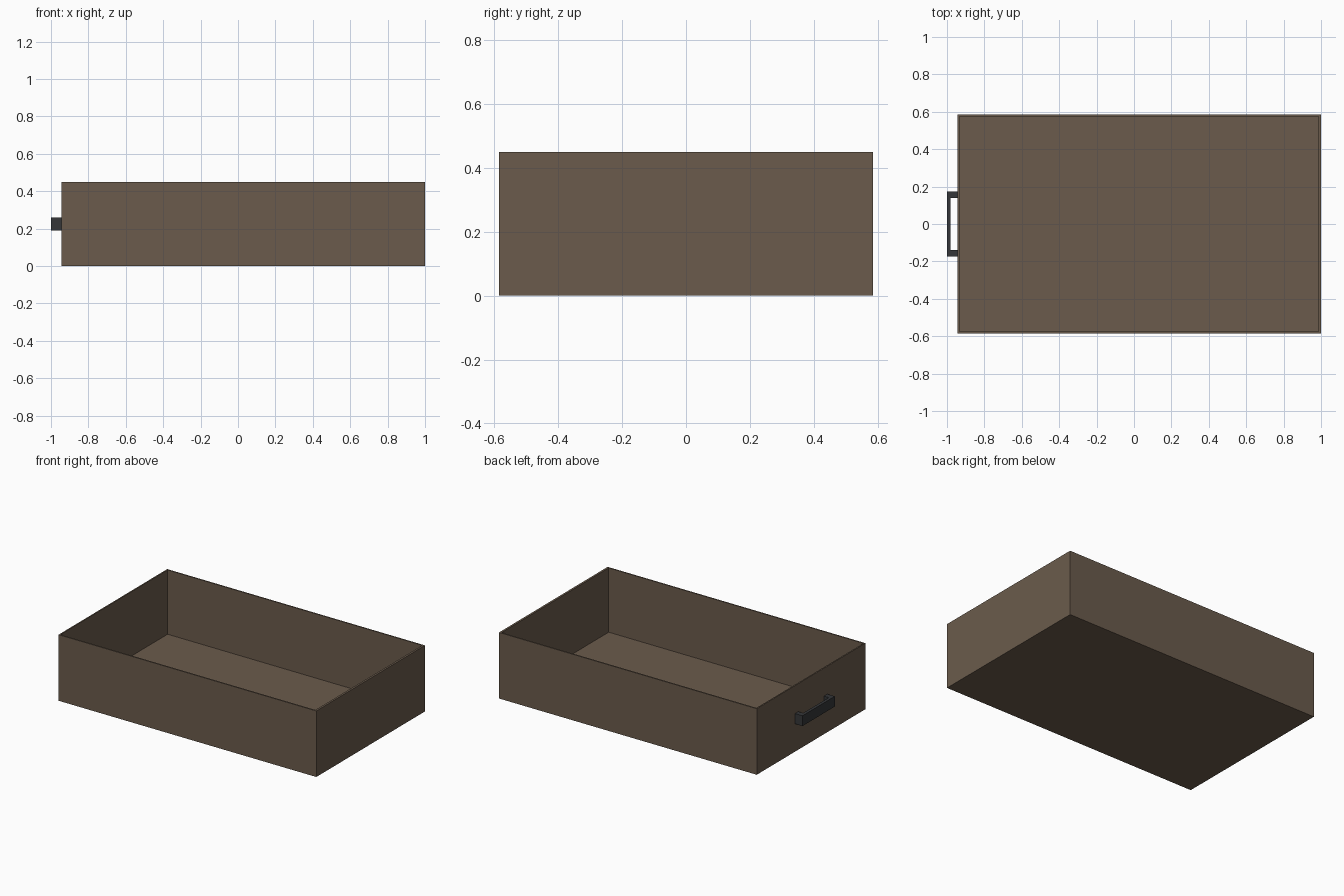
import bpy, bmesh
from mathutils import Vector

if "Cube" in bpy.data.objects:
    bpy.data.objects.remove(bpy.data.objects["Cube"])


def material(name, rgb):
    m = bpy.data.materials.new(name)
    m.diffuse_color = (*rgb, 1)
    m.use_nodes = True
    m.node_tree.nodes["Principled BSDF"].inputs["Base Color"].default_value = m.diffuse_color
    return m


wood = material("brown_wood", (0.145, 0.105, 0.072))
metal = material("dark_metal", (0.035, 0.037, 0.040))


def prism(name, outline, z0, z1, mat):
    """Extrude a flat xy outline from z0 up to z1."""
    bm = bmesh.new()
    face = bm.faces.new([bm.verts.new((x, y, z0)) for x, y in outline])
    top = bmesh.ops.extrude_face_region(bm, geom=[face])["geom"]
    verts = [v for v in top if isinstance(v, bmesh.types.BMVert)]
    bmesh.ops.translate(bm, vec=Vector((0, 0, z1 - z0)), verts=verts)
    bmesh.ops.recalc_face_normals(bm, faces=bm.faces)
    mesh = bpy.data.meshes.new(name)
    bm.to_mesh(mesh)
    bm.free()
    mesh.materials.append(mat)
    obj = bpy.data.objects.new(name, mesh)
    bpy.context.collection.objects.link(obj)
    return obj


def board(name, x0, x1, y0, y1, z0, z1):
    return prism(name, [(x0, y0), (x1, y0), (x1, y1), (x0, y1)], z0, z1, wood)


# Drawer box dimensions
X0, X1, Y, H = -0.943, 1.0, 0.585, 0.45
T, FLOOR = 0.009, 0.012

# Bottom panel and end panels
board("drawer_bottom", X0 + T, X1 - 0.014, -Y + T, Y - T, 0, FLOOR)
board("drawer_face", X0, X0 + T, -Y, Y, 0, H)
board("drawer_end", X1 - 0.014, X1, -Y, Y, 0, H)

# Long side panels
for side, label in ((-1, "front"), (1, "back")):
    a, b = sorted((side * Y, side * (Y - T)))
    board(label + "_side_panel", X0 + T, X1 - 0.014, a, b, 0, H)

# U-shaped pull handle on the drawer face
prism("pull_handle",
      [(X0, -0.174), (-1, -0.174), (-1, 0.174), (X0, 0.174),
       (X0, 0.138), (-0.98, 0.138), (-0.98, -0.138), (X0, -0.138)],
      0.19, 0.26, metal)
